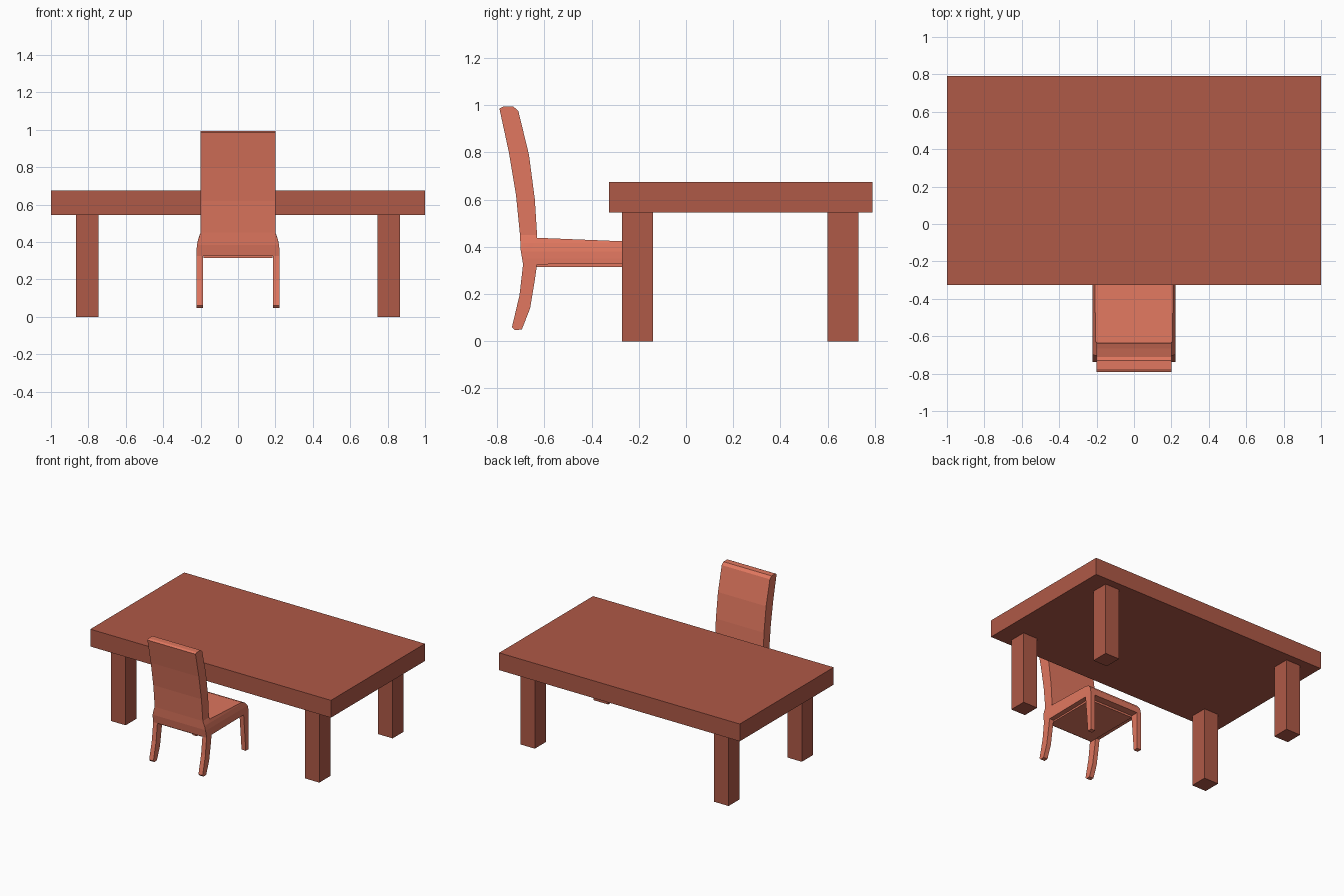
import bpy
import bmesh

cube = bpy.data.objects.get("Cube")
if cube:
    bpy.data.objects.remove(cube, do_unlink=True)


def material(name, color):
    m = bpy.data.materials.new(name)
    m.use_nodes = True
    m.diffuse_color = color
    m.node_tree.nodes["Principled BSDF"].inputs["Base Color"].default_value = color
    return m


table_wood = material("table wood", (0.43, 0.10, 0.063, 1))
chair_wood = material("chair wood", (0.75, 0.185, 0.115, 1))


def finish(bm, name, mat):
    bmesh.ops.recalc_face_normals(bm, faces=bm.faces)
    mesh = bpy.data.meshes.new(name)
    bm.to_mesh(mesh)
    bm.free()
    mesh.materials.append(mat)
    obj = bpy.data.objects.new(name, mesh)
    bpy.context.collection.objects.link(obj)
    return obj


def box(name, lo, hi, mat):
    bm = bmesh.new()
    bmesh.ops.create_cube(bm, size=1)
    for v in bm.verts:
        v.co = [a + (b - a) * (c + 0.5) for a, b, c in zip(lo, hi, v.co)]
    return finish(bm, name, mat)


def half_width(z):
    """Chair sides flare outward from the backrest down to the apron."""
    t = min(max((0.45 - z) / 0.10, 0), 1)
    return 0.2 + 0.022 * t * (2 - t)


def side_extrude(name, profile, x0, x1, mat, flare=False):
    """Extrude a (y, z) outline along x, optionally widening it by height."""
    bm = bmesh.new()
    face = bm.faces.new([bm.verts.new((x0, y, z)) for y, z in profile])
    new = bmesh.ops.extrude_face_region(bm, geom=[face])["geom"]
    for v in new:
        if isinstance(v, bmesh.types.BMVert):
            v.co.x = x1
    if flare:
        bmesh.ops.triangulate(bm, faces=[f for f in bm.faces if len(f.verts) > 4])
        for z in (0.45, 0.415, 0.38, 0.35):
            bmesh.ops.bisect_plane(bm, geom=bm.verts[:] + bm.edges[:] + bm.faces[:],
                                   plane_co=(0, 0, z), plane_no=(0, 0, 1))
        for v in bm.verts:
            v.co.x *= half_width(v.co.z)
    return finish(bm, name, mat)


# Table
box("table_top", (-1, -0.325, 0.545), (1, 0.79, 0.675), table_wood)
for side, x in (("left", 0.745), ("right", -0.865)):
    for end, y in (("front", -0.27), ("back", 0.6)):
        box(f"table_leg_{end}_{side}", (x, y, 0), (x + 0.12, y + 0.13, 0.545), table_wood)

# Chair seat and curved backrest in one outline
body = [(-0.69, 0.325), (-0.7, 0.385), (-0.703, 0.45), (-0.72, 0.62), (-0.75, 0.8),
        (-0.79, 0.985), (-0.775, 0.993), (-0.73, 0.993), (-0.71, 0.975),
        (-0.665, 0.79), (-0.64, 0.6), (-0.63, 0.438),
        (-0.26, 0.423), (-0.225, 0.41), (-0.2, 0.38), (-0.19, 0.33)]
side_extrude("chair_seat_and_back", body, -1, 1, chair_wood, flare=True)

# Panel under the seat
box("chair_seat_underside", (-0.185, -0.675, 0.315), (0.185, -0.245, 0.335), chair_wood)

# Chair legs
rear_leg = [(-0.69, 0.325), (-0.705, 0.195), (-0.737, 0.06), (-0.725, 0.047),
            (-0.695, 0.05), (-0.66, 0.14), (-0.64, 0.26), (-0.63, 0.33)]
front_leg = [(-0.25, 0.33), (-0.225, 0.05), (-0.19, 0.05), (-0.19, 0.33)]
for side, s in (("left", 1), ("right", -1)):
    side_extrude(f"chair_rear_leg_{side}", rear_leg, s * 0.187, s * 0.222, chair_wood)
    side_extrude(f"chair_front_leg_{side}", front_leg, s * 0.187, s * 0.222, chair_wood)
